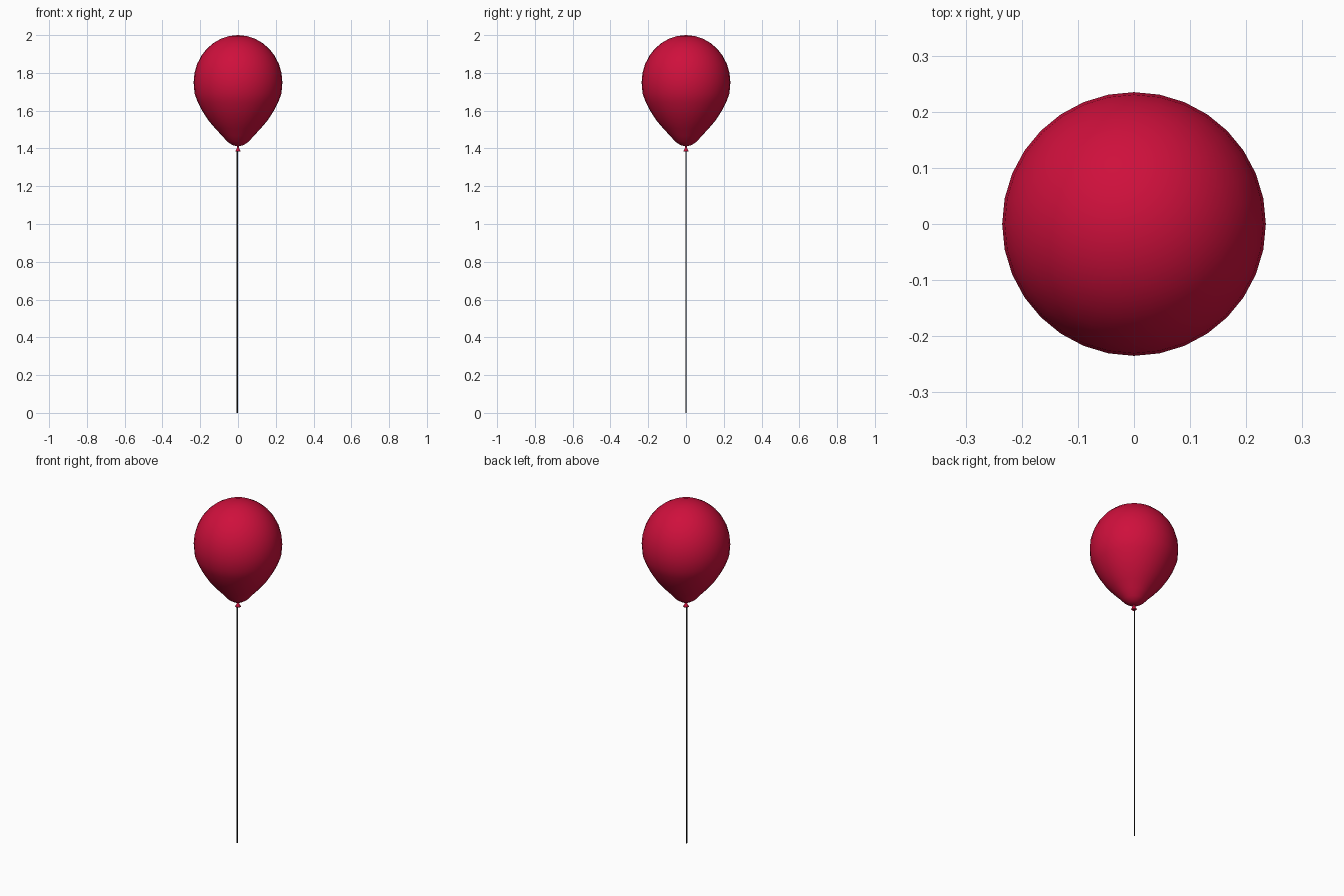
import bpy, bmesh, math

if "Cube" in bpy.data.objects:
    bpy.data.objects.remove(bpy.data.objects["Cube"])


def material(name, color):
    m = bpy.data.materials.new(name)
    m.diffuse_color = color
    m.use_nodes = True
    m.node_tree.nodes["Principled BSDF"].inputs["Base Color"].default_value = m.diffuse_color
    return m


def lathe(name, profile, sides, mat, x=0.0):
    """Revolve (radius, z) points about a vertical axis; zero radius makes a pole."""
    bm = bmesh.new()
    rings = []
    for r, z in profile:
        n = sides if r > 0 else 1
        rings.append([bm.verts.new((x + r * math.cos(2 * math.pi * i / sides),
                                    r * math.sin(2 * math.pi * i / sides), z)) for i in range(n)])
    for a, b in zip(rings, rings[1:]):
        for i in range(sides):
            j = (i + 1) % sides
            quad = [a[i % len(a)], a[j % len(a)], b[j % len(b)], b[i % len(b)]]
            bm.faces.new(list(dict.fromkeys(quad)))
    bmesh.ops.recalc_face_normals(bm, faces=bm.faces)
    mesh = bpy.data.meshes.new(name)
    bm.to_mesh(mesh)
    bm.free()
    mesh.materials.append(mat)
    mesh.shade_smooth()
    obj = bpy.data.objects.new(name, mesh)
    bpy.context.collection.objects.link(obj)
    return obj


red = material("red_rubber", (0.62, 0.005, 0.045, 1))
dark = material("dark_string", (0.03, 0.03, 0.03, 1))

# Balloon: round dome above, tapered towards the neck below
dome = [(0.235 * math.sin(math.pi * i / 16), 1.75 + 0.25 * math.cos(math.pi * i / 16))
        for i in range(9)]
dome[0] = (0, 2.0)
taper = [(0.230, 1.69), (0.213, 1.645), (0.190, 1.60), (0.158, 1.55), (0.120, 1.505),
         (0.085, 1.468), (0.056, 1.435), (0.030, 1.418), (0, 1.41)]
lathe("balloon", dome + taper, 32, red)

# Knot: small flared skirt under the neck
lathe("knot", [(0.005, 1.415), (0.006, 1.402), (0.011, 1.392), (0.015, 1.383), (0, 1.387)], 16, red)

# String
lathe("string", [(0, 1.40), (0.0035, 1.40), (0.0035, 0), (0, 0)], 8, dark, x=-0.004)
